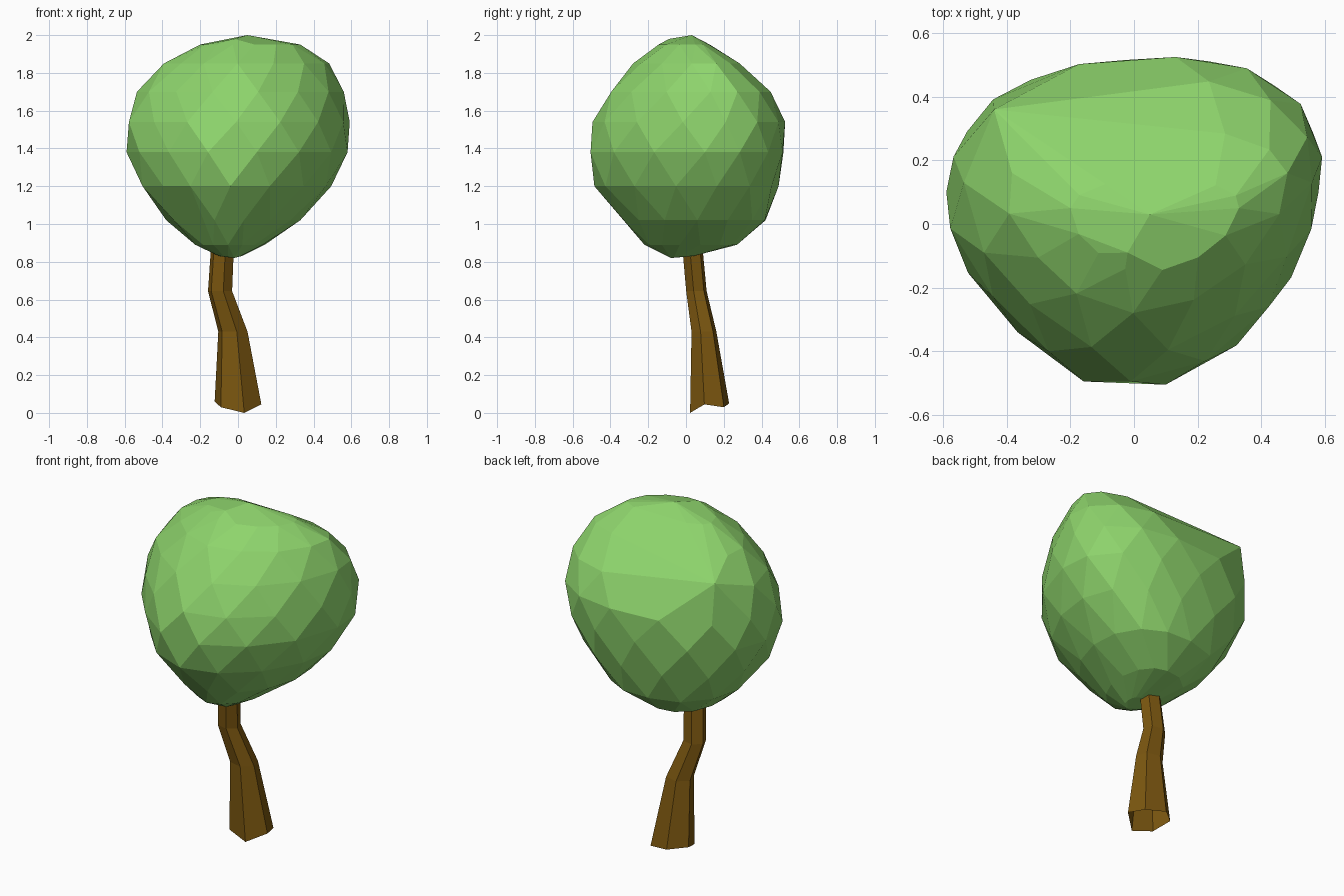
import bpy, bmesh, math

if "Cube" in bpy.data.objects:
    bpy.data.objects.remove(bpy.data.objects["Cube"])


def material(name, rgb):
    m = bpy.data.materials.new(name)
    m.diffuse_color = (*rgb, 1)
    m.use_nodes = True
    m.node_tree.nodes["Principled BSDF"].inputs["Base Color"].default_value = m.diffuse_color
    return m


def finish(bm, name, mat):
    me = bpy.data.meshes.new(name)
    bm.to_mesh(me)
    bm.free()
    me.materials.append(mat)
    ob = bpy.data.objects.new(name, me)
    bpy.context.collection.objects.link(ob)


leaf = material("leaf green", (0.27, 0.66, 0.15))
bark = material("bark brown", (0.20, 0.095, 0.005))

# Foliage: uneven rings (z, xmin, xmax, ymin, ymax, x mid, y mid) wrapped in a hull
rings = [
    (1.95, -0.20, 0.33, -0.15, 0.14, 0.06, 0.05),
    (1.85, -0.40, 0.48, -0.28, 0.30, 0.05, 0.12),
    (1.70, -0.535, 0.56, -0.41, 0.455, 0.06, 0.13),
    (1.54, -0.59, 0.587, -0.495, 0.525, 0.06, 0.12),
    (1.38, -0.59, 0.58, -0.522, 0.52, 0.05, 0.10),
    (1.20, -0.515, 0.49, -0.485, 0.49, 0.02, 0.07),
    (1.02, -0.38, 0.33, -0.34, 0.425, 0.00, 0.06),
    (0.89, -0.23, 0.14, -0.22, 0.27, -0.03, 0.02),
    (0.83, -0.10, 0.02, -0.10, 0.04, -0.03, -0.03),
]
# how full each diagonal is: back right, back left, front left, front right
fullness = [1.02, 1.08, 0.90, 0.99]
N = 14
bm = bmesh.new()
for i, (z, x0, x1, y0, y1, cx, cy) in enumerate(rings):
    for k in range(N):
        a = 2 * math.pi * (k + 0.5 * (i % 2)) / N
        c, s = math.cos(a), math.sin(a)
        quad = int(a // (math.pi / 2)) % 4
        f = 1 + (fullness[quad] - 1) * math.sin(2 * a) ** 2
        lean = 0.06 * s * (x1 - x0)
        x = cx + lean + c * f * ((x1 - cx) if c > 0 else (cx - x0))
        y = cy + s * f * ((y1 - cy) if s > 0 else (cy - y0))
        bm.verts.new((x, y, z))
# crown tips, the sharp back left corner and the bottom tip
for p in [(0.05, 0.03, 2.0), (-0.02, -0.09, 1.98), (-0.44, 0.36, 1.775),
          (-0.02, -0.08, 0.82)]:
    bm.verts.new(p)
bmesh.ops.convex_hull(bm, input=bm.verts)
loose = [v for v in bm.verts if not v.link_faces]
bmesh.ops.delete(bm, geom=loose, context='VERTS')
bmesh.ops.dissolve_limit(bm, angle_limit=math.radians(7),
                         verts=bm.verts, edges=bm.edges)
bmesh.ops.recalc_face_normals(bm, faces=bm.faces)
finish(bm, "foliage", leaf)

# Trunk: crooked six-sided tube (z, centre x, centre y, radius x, radius y)
sections = [
    (0.0, 0.00, 0.125, 0.128, 0.107),
    (0.43, -0.027, 0.095, 0.08, 0.068),
    (0.645, -0.095, 0.055, 0.066, 0.056),
    (0.92, -0.08, 0.03, 0.062, 0.055),
]
uneven_base = [0.0, 0.045, 0.03, 0.05, 0.06, 0.03]
bm = bmesh.new()
loops = []
for i, (z, cx, cy, rx, ry) in enumerate(sections):
    loop = []
    for k in range(6):
        a = math.radians(-75 + 60 * k)
        dz = uneven_base[k] if i == 0 else 0
        loop.append(bm.verts.new((cx + rx * math.cos(a), cy + ry * math.sin(a), z + dz)))
    loops.append(loop)
for lo, hi in zip(loops, loops[1:]):
    for k in range(6):
        j = (k + 1) % 6
        bm.faces.new((lo[k], lo[j], hi[j], hi[k]))
finish(bm, "trunk", bark)
